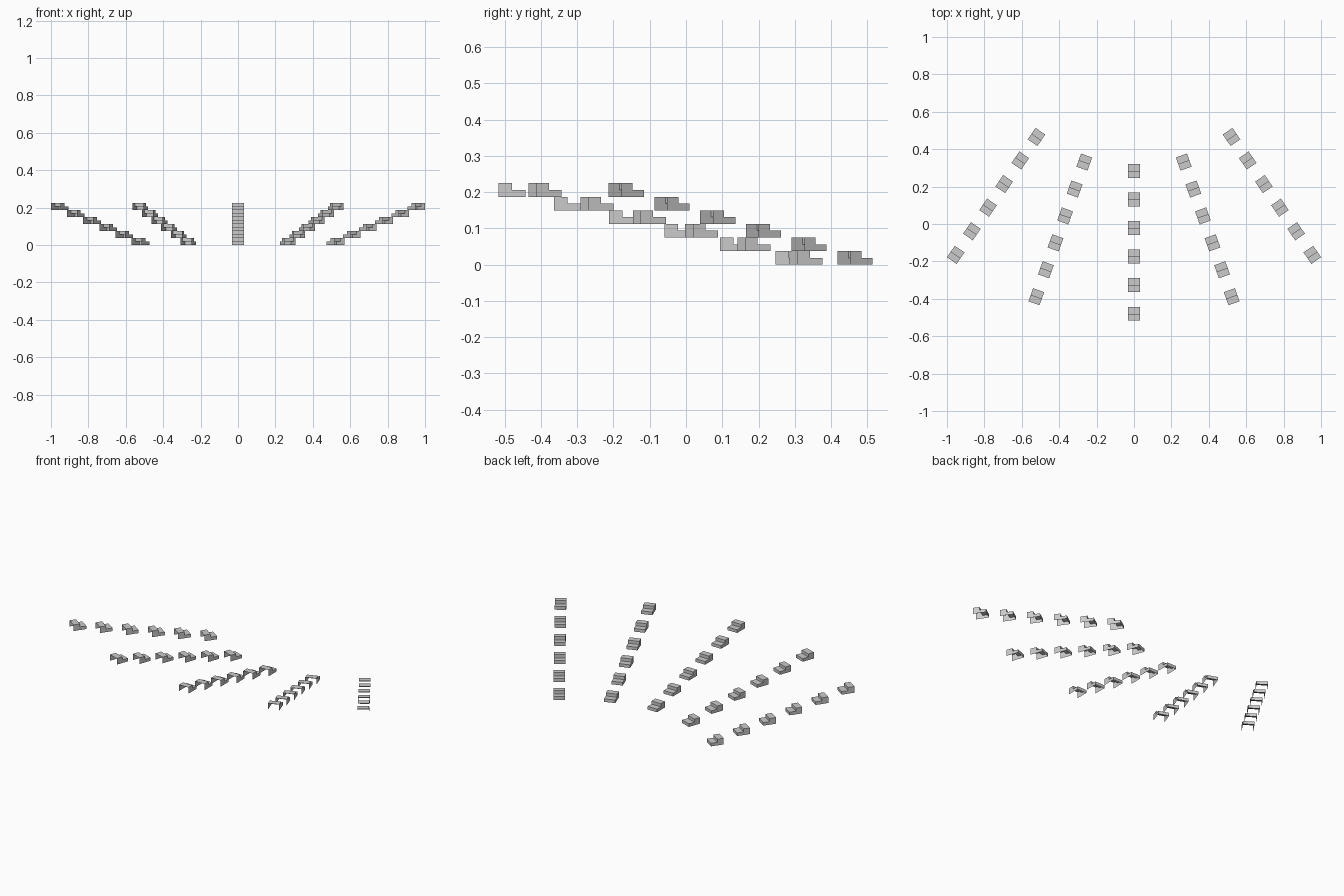
import bpy, bmesh, math
from mathutils import Matrix

if "Cube" in bpy.data.objects:
    bpy.data.objects.remove(bpy.data.objects["Cube"])

W, L, H = 0.063, 0.0744, 0.0374   # step width, depth, height
PITCH = 0.1528                    # spacing along a row
COUNT = 6


def add_step(bm, mat):
    """Open shell: two treads, two risers and two side cheeks, no back or bottom."""
    profile = [(-L/2, H), (0, H), (0, H/2), (L/2, H/2), (L/2, 0)]
    left = [bm.verts.new(mat @ Matrix.Translation((-W/2, y, z)).translation) for y, z in profile]
    right = [bm.verts.new(mat @ Matrix.Translation((W/2, y, z)).translation) for y, z in profile]
    for i in range(len(profile) - 1):
        bm.faces.new((left[i], right[i], right[i+1], left[i+1]))
    # side cheeks, closed down to the base
    for side, x in ((left, -W/2), (right, W/2)):
        corner = bm.verts.new(mat @ Matrix.Translation((x, -L/2, 0)).translation)
        loop = side + [corner]
        bm.faces.new(loop if x < 0 else loop[::-1])


def make_row(name, x, y, angle):
    bm = bmesh.new()
    for i in range(COUNT):
        px = x + i * PITCH * math.sin(angle)
        py = y - i * PITCH * math.cos(angle)
        add_step(bm, Matrix.Translation((px, py, i * H)) @ Matrix.Rotation(angle, 4, 'Z'))
    bmesh.ops.recalc_face_normals(bm, faces=bm.faces)
    mesh = bpy.data.meshes.new(name)
    bm.to_mesh(mesh)
    bm.free()
    bpy.context.collection.objects.link(bpy.data.objects.new(name, mesh))


# Fan of five rising rows
make_row("center_step_row", 0, 0.284, 0)
for side, s in (("right", 1), ("left", -1)):
    make_row(side + "_middle_step_row", s * 0.266, 0.331, s * math.radians(19.6))
    make_row(side + "_outer_step_row", s * 0.5215, 0.4655, s * math.radians(34.4))
